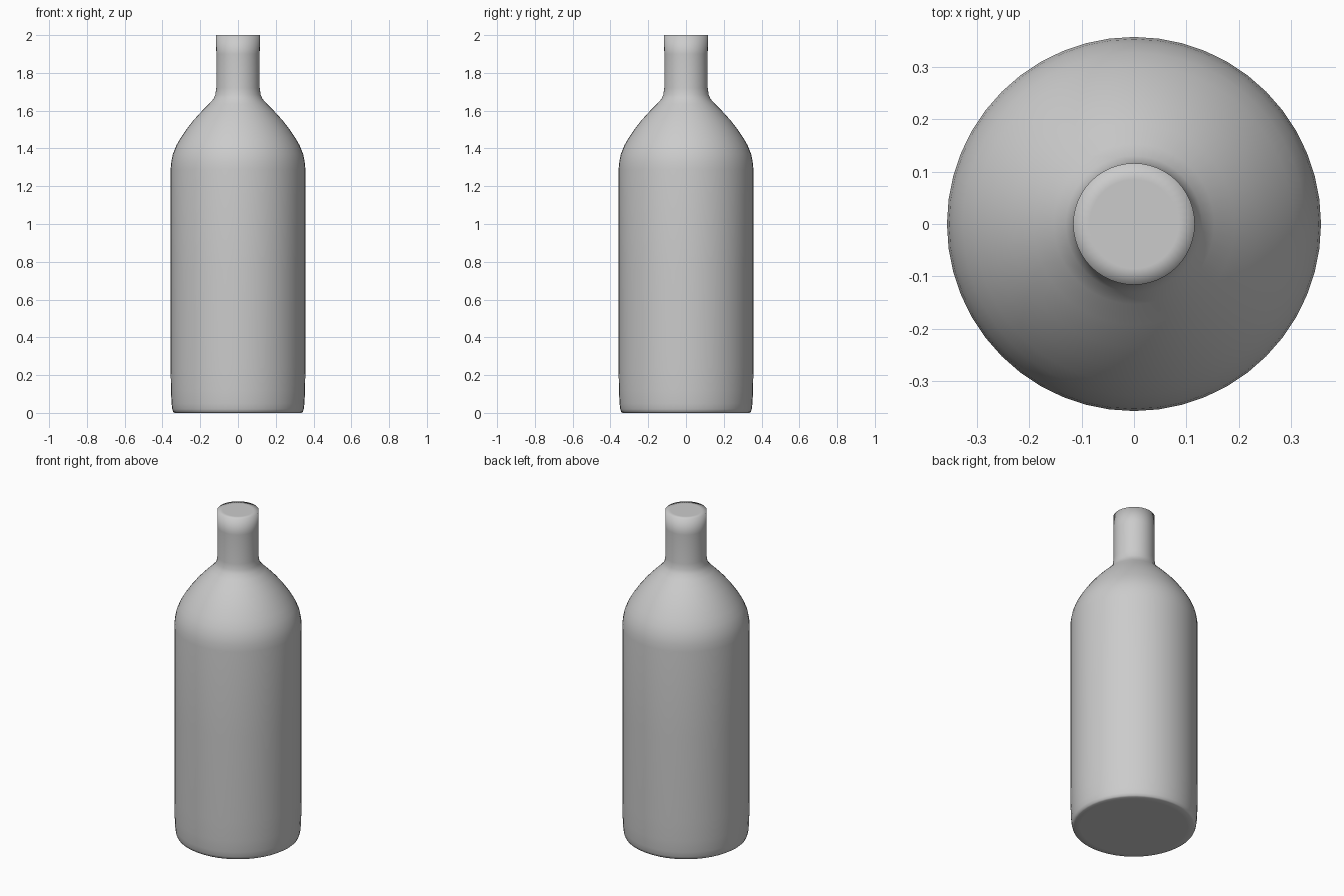
import bpy, bmesh
from math import cos, sin, tau

if "Cube" in bpy.data.objects:
    bpy.data.objects.remove(bpy.data.objects["Cube"])

SEGMENTS = 48

# Bottle silhouette as (radius, height), from base to mouth
PROFILE = [
    (0.30, 0.0), (0.335, 0.0), (0.343, 0.005), (0.348, 0.02), (0.352, 0.05),
    (0.355, 0.12), (0.357, 0.24), (0.357, 0.76), (0.357, 1.29),
    (0.353, 1.33), (0.345, 1.37), (0.327, 1.415), (0.304, 1.455),
    (0.274, 1.50), (0.235, 1.55), (0.192, 1.597), (0.153, 1.636),
    (0.130, 1.662), (0.120, 1.685), (0.115, 1.72),
    (0.115, 1.90), (0.116, 2.0), (0.085, 2.0),
]


def lathe(name, profile):
    bm = bmesh.new()
    rings = [[bm.verts.new((r * cos(tau * i / SEGMENTS), r * sin(tau * i / SEGMENTS), z))
              for i in range(SEGMENTS)] for r, z in profile]
    for low, high in zip(rings, rings[1:]):
        for i in range(SEGMENTS):
            j = (i + 1) % SEGMENTS
            bm.faces.new((low[i], low[j], high[j], high[i]))
    # Flat base and closed mouth
    bm.faces.new(rings[0][::-1])
    bm.faces.new(rings[-1])
    for f in bm.faces:
        f.smooth = True
    mesh = bpy.data.meshes.new(name)
    bm.to_mesh(mesh)
    bm.free()
    obj = bpy.data.objects.new(name, mesh)
    bpy.context.collection.objects.link(obj)
    return obj


# Bottle body, shoulder and neck in one turned shape
lathe("bottle", PROFILE)
